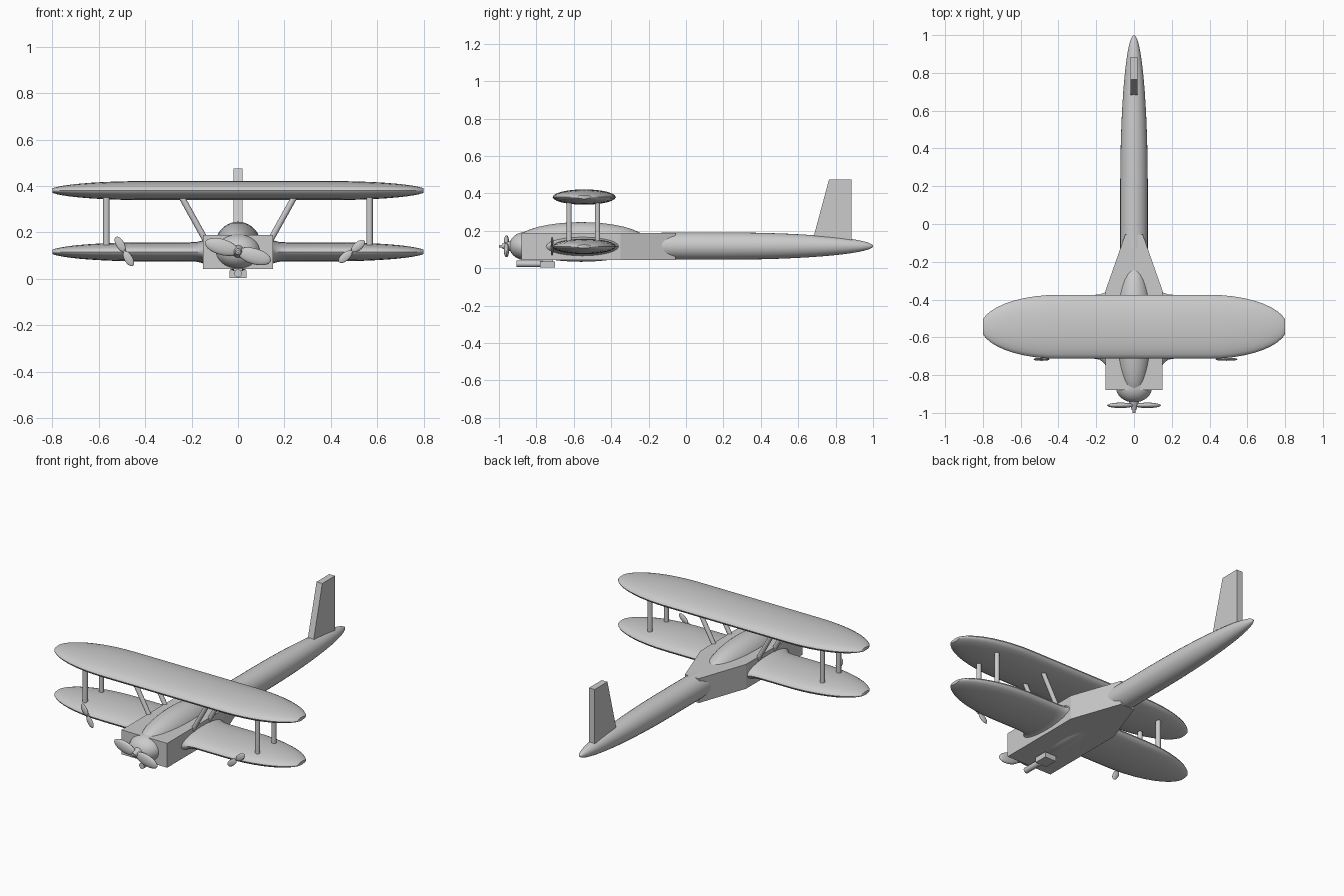
import bpy, bmesh
from math import sin, cos, pi, sqrt, radians
from mathutils import Vector, Matrix

if "Cube" in bpy.data.objects:
    bpy.data.objects.remove(bpy.data.objects["Cube"])


def finish(bm, name, smooth=True):
    bmesh.ops.recalc_face_normals(bm, faces=bm.faces[:])
    me = bpy.data.meshes.new(name)
    bm.to_mesh(me)
    bm.free()
    ob = bpy.data.objects.new(name, me)
    bpy.context.collection.objects.link(ob)
    if smooth:
        bpy.context.view_layer.objects.active = ob
        ob.select_set(True)
        bpy.ops.object.shade_smooth_by_angle(angle=radians(40))
        ob.select_set(False)
    return ob


def loft(name, rings):
    bm = bmesh.new()
    rows = [[bm.verts.new(p) for p in r] for r in rings]
    n = len(rows[0])
    for a, b in zip(rows, rows[1:]):
        for i in range(n):
            bm.faces.new((a[i], a[(i + 1) % n], b[(i + 1) % n], b[i]))
    bm.faces.new(rows[0])
    bm.faces.new(rows[-1])
    return finish(bm, name)


def ellipsoid(name, loc, size, tilt=0):
    bm = bmesh.new()
    bmesh.ops.create_uvsphere(bm, u_segments=32, v_segments=18, radius=1)
    m = Matrix.Translation(loc) @ Matrix.Rotation(tilt, 4, 'Y') @ Matrix.Diagonal((*size, 1))
    bmesh.ops.transform(bm, matrix=m, verts=bm.verts[:])
    return finish(bm, name)


def rod(name, a, b, r, r2=None):
    a, b = Vector(a), Vector(b)
    d = b - a
    bm = bmesh.new()
    bmesh.ops.create_cone(bm, cap_ends=True, segments=16, radius1=r,
                          radius2=r if r2 is None else r2, depth=d.length)
    m = Matrix.Translation((a + b) / 2) @ d.to_track_quat('Z', 'Y').to_matrix().to_4x4()
    bmesh.ops.transform(bm, matrix=m, verts=bm.verts[:])
    return finish(bm, name)


def prism(name, pts, axis, lo, hi):
    # Extrude a flat outline along x or z
    put = (lambda p, h: (h, *p)) if axis == 'x' else (lambda p, h: (*p, h))
    bm = bmesh.new()
    a = [bm.verts.new(put(p, lo)) for p in pts]
    b = [bm.verts.new(put(p, hi)) for p in pts]
    n = len(pts)
    bm.faces.new(a)
    bm.faces.new(b)
    for i in range(n):
        bm.faces.new((a[i], a[(i + 1) % n], b[(i + 1) % n], b[i]))
    return finish(bm, name, False)


def wing(name, z, flare):
    # Elliptical section, straight middle and rounded tips
    half = [(0.4 + 0.4 * sin(i / 10 * pi / 2)) for i in range(11)]
    if flare:
        half = [0.14, 0.15, 0.16, 0.18, 0.21] + half
    xs = [-x for x in reversed(half)] + half
    rings = []
    for x in xs:
        ax = abs(x)
        f = sqrt(1 - (max(ax - 0.4, 0) / 0.411) ** 2)
        g = max(0, (0.2 - ax) / 0.05) ** 2 if flare else 0
        cy, hy, hz = -0.544 - 0.01 * g, (0.169 + 0.025 * g) * f, (0.041 + 0.009 * g) * f
        rings.append([(x, cy + hy * cos(t), z + hz * sin(t))
                      for t in (2 * pi * k / 24 for k in range(24))])
    return loft(name, rings)


def propeller(name, x, y, z, length, width, tilt, hub):
    # Two leaf-shaped blades around a pointed hub
    for s in (-1, 1):
        d = length / 2 * s
        ellipsoid(name + "_blade", (x + d * cos(tilt), y, z - d * sin(tilt)),
                  (length / 2, hub * 0.9, width), tilt)
    rod(name + "_hub", (x, y + 0.03, z), (x, y - hub, z), hub, hub * 0.6)


# Wings
wing("upper_wing", 0.38, False)
wing("lower_wing", 0.116, True)

# Fuselage box tapering to the rear
side = [(0.15, -0.88), (0.15, -0.35), (0.046, -0.055)]
prism("fuselage", side + [(-x, y) for x, y in reversed(side)], 'z', 0.043, 0.188)

# Tail boom with rounded taper
ys = [-0.13, 0.05, 0.2] + [0.2 + 0.8 * sin(i / 14 * pi / 2) for i in range(1, 14)] + [0.9995]
loft("tail_boom", [[(0.073 * f * cos(t), y, 0.118 + 0.073 * f * sin(t))
                    for t in (2 * pi * k / 28 for k in range(28))]
                   for y in ys for f in [sqrt(1 - (max(y - 0.2, 0) / 0.8) ** 2)]])

# Tail fin
prism("tail_fin", [(0.672, 0.13), (0.765, 0.475), (0.885, 0.475), (0.885, 0.13)],
      'x', -0.019, 0.019)

# Canopy bulge and nose
ellipsoid("canopy", (0, -0.56, 0.14), (0.1, 0.355, 0.106))
ellipsoid("nose", (0, -0.86, 0.118), (0.097, 0.085, 0.075))
rod("spinner", (0, -0.93, 0.118), (0, -0.985, 0.118), 0.03, 0.012)
rod("spinner_tip", (0, -0.975, 0.118), (0, -1.0, 0.118), 0.007)

# Propellers
propeller("main_propeller", 0, -0.96, 0.117, 0.147, 0.034, radians(16), 0.016)
propeller("left_propeller", -0.49, -0.716, 0.118, 0.072, 0.018, radians(60), 0.008)
propeller("right_propeller", 0.49, -0.716, 0.118, 0.072, 0.018, radians(-40), 0.008)

# Wing struts
for s in (-1, 1):
    for y in (-0.625, -0.473):
        rod("outer_strut", (s * 0.567, y, 0.11), (s * 0.567, y, 0.37), 0.014)
        rod("inner_strut", (s * 0.125, y, 0.14), (s * 0.25, y, 0.365), 0.013)

# Gun pod below the nose
prism("gun_body", [(-0.037, -0.78), (0.037, -0.78), (0.037, -0.70), (-0.037, -0.70)],
      'z', 0.004, 0.036)
rod("gun_barrel", (0, -0.905, 0.023), (0, -0.71, 0.023), 0.017)
prism("gun_mount", [(-0.02, -0.77), (0.02, -0.77), (0.02, -0.71), (-0.02, -0.71)],
      'z', 0.03, 0.05)
